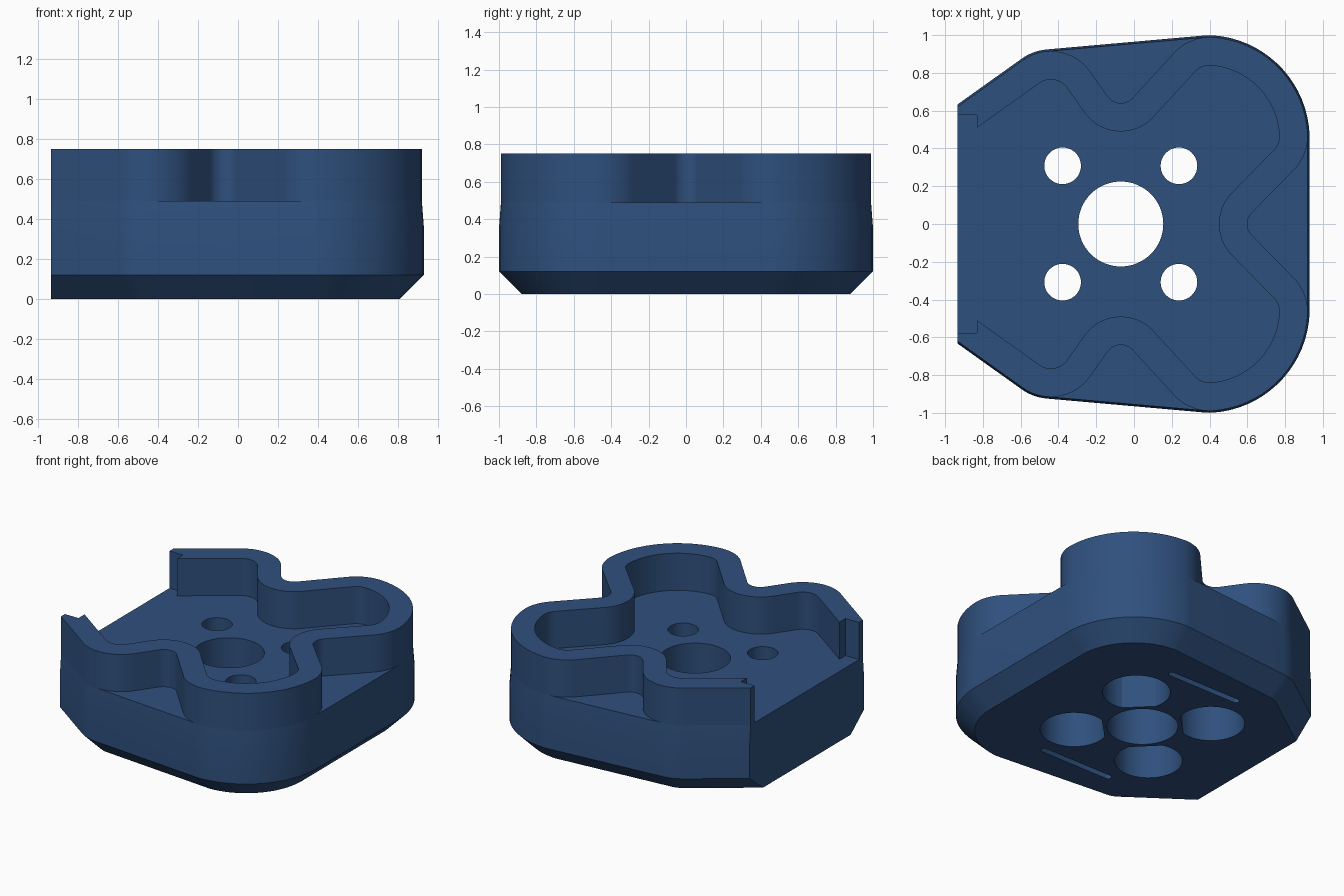
import bpy, bmesh
from math import sin, cos, tan, radians, pi, ceil

cube = bpy.data.objects.get("Cube")
if cube:
    bpy.data.objects.remove(cube, do_unlink=True)

blue = bpy.data.materials.new("navy_blue")
blue.use_nodes = True
colour = (0.028, 0.080, 0.205, 1)
blue.diffuse_color = colour
bsdf = blue.node_tree.nodes["Principled BSDF"]
bsdf.inputs["Base Color"].default_value = colour
bsdf.inputs["Roughness"].default_value = 0.6

FLOOR, TOP, OPEN_X = 0.49, 0.75, -0.935
HALF = 0.075            # half the wall thickness
CX = -0.07              # x of the bore
PITCH = 0.308           # screw hole offset from the bore
SLOPE = radians(35.5)   # angle of the tapering sides


def polar(c, r, deg):
    return (c[0] + r * cos(radians(deg)), c[1] + r * sin(radians(deg)))


def path(arcs, d):
    """Points along tangent arcs (centre, radius, side, start, end), moved out by d."""
    pts = []
    for c, r, side, a, b in arcs:
        n = max(1, ceil(abs(b - a) / 5))
        for i in range(n + 1):
            p = polar(c, r + side * d, a + (b - a) * i / n)
            if not pts or abs(p[0] - pts[-1][0]) + abs(p[1] - pts[-1][1]) > 0.002:
                pts.append(p)
    return pts


def extend(pts, x):
    """Continue the tapering side to the given x."""
    px, py = pts[-1]
    return pts + [(x, py + (x - px) * tan(SLOPE))]


def mirrored(half):
    """Full line from the mirrored half through to the given half."""
    return [(x, -y) for x, y in reversed(half) if y > 1e-5] + half


def loft(name, loops, heights):
    """Closed solid through matching outlines at the given heights."""
    bm = bmesh.new()
    rings = [[bm.verts.new((x, y, z)) for x, y in loop]
             for loop, z in zip(loops, heights)]
    for low, high in zip(rings, rings[1:]):
        for i in range(len(low)):
            j = (i + 1) % len(low)
            bm.faces.new((low[i], low[j], high[j], high[i]))
    bm.faces.new(rings[0][::-1])
    bm.faces.new(rings[-1])
    bmesh.ops.recalc_face_normals(bm, faces=bm.faces)
    mesh = bpy.data.meshes.new(name)
    bm.to_mesh(mesh)
    bm.free()
    mesh.materials.append(blue)
    obj = bpy.data.objects.new(name, mesh)
    bpy.context.collection.objects.link(obj)
    return obj


def select(obj):
    bpy.ops.object.select_all(action='DESELECT')
    obj.select_set(True)
    bpy.context.view_layer.objects.active = obj


def cut(obj, loop, z0, z1):
    cutter = loft("cutter", [loop, loop], [z0, z1])
    cutter.hide_render = True
    select(obj)
    mod = obj.modifiers.new("cut", 'BOOLEAN')
    mod.operation, mod.solver, mod.object = 'DIFFERENCE', 'EXACT', cutter
    bpy.ops.object.modifier_apply(modifier=mod.name)
    bpy.data.objects.remove(cutter, do_unlink=True)


def circle(x, y, r, n=48):
    return [polar((x, y), r, 360 * i / n) for i in range(n)]


# Centres of the lobes and valleys on the +y half
big = (0.38, 0.45)
side_lobe = polar(big, 0.285, 3)
corner_lobe = polar(big, 0.285, 86)
rear_lobe = (-0.44, 0.66)

# Base: convex outline, chamfered underneath, slightly drawn in at the top
base_arcs = [(side_lobe, 0.18, 1, 0, 3), (big, 0.465, 1, 3, 86),
             (corner_lobe, 0.18, 1, 86, 95), (rear_lobe, 0.18, 1, 95, 125.5)]


def base_outline(d):
    return mirrored(extend(path(base_arcs, HALF + d), OPEN_X))


base = loft("base", [base_outline(d) for d in (-0.11, 0.01, 0.01, 0)],
            [0, 0.12, 0.36, FLOOR])

# Bore, screw holes and flat-sided counterbores
cut(base, circle(CX, 0, 0.225, 64), -0.1, 1)
for sx in (-1, 1):
    for sy in (-1, 1):
        hx, hy = sx * PITCH, sy * PITCH
        cut(base, circle(CX + hx, hy, 0.097), -0.1, 1)
        ring = []
        for x, y in circle(hx, hy, 0.215):
            # keep a thin flat web beside the bore
            push = max(0, 0.25 - (x * sx + y * sy) / 2 ** 0.5) / 2 ** 0.5
            ring.append((CX + x + sx * push, y + sy * push))
        cut(base, ring, -0.1, 0.36)

# Two narrow slots underneath
for sy in (-1, 1):
    r, half = 0.022, 0.265
    slot = [(-0.05 + r * cos(a) + (half if cos(a) > 0 else -half),
             sy * 0.63 + r * sin(a))
            for a in ((i + 0.5) * pi / 8 for i in range(16))]
    cut(base, slot, -0.1, 0.1)

# Wall: wavy band of even thickness with a stepped end at the open side
wall_arcs = [((0.685, 0), 0.16, -1, 180, 135), (side_lobe, 0.18, 1, -45, 3),
             (big, 0.465, 1, 3, 86), (corner_lobe, 0.18, 1, 86, 135),
             ((CX, 0.725), 0.16, -1, -45, -146), (rear_lobe, 0.18, 1, 34, 125.5)]
outer = extend(path(wall_arcs, HALF), OPEN_X)
inner = extend(path(wall_arcs, -HALF), -0.83)
inner += [(-0.83, 0.578), (OPEN_X, 0.578)]
band = mirrored(outer) + mirrored(inner)[::-1]
wall = loft("wall", [band, band], [FLOOR, TOP])

for obj in (base, wall):
    select(obj)
    bpy.ops.object.shade_smooth_by_angle(angle=radians(30))
